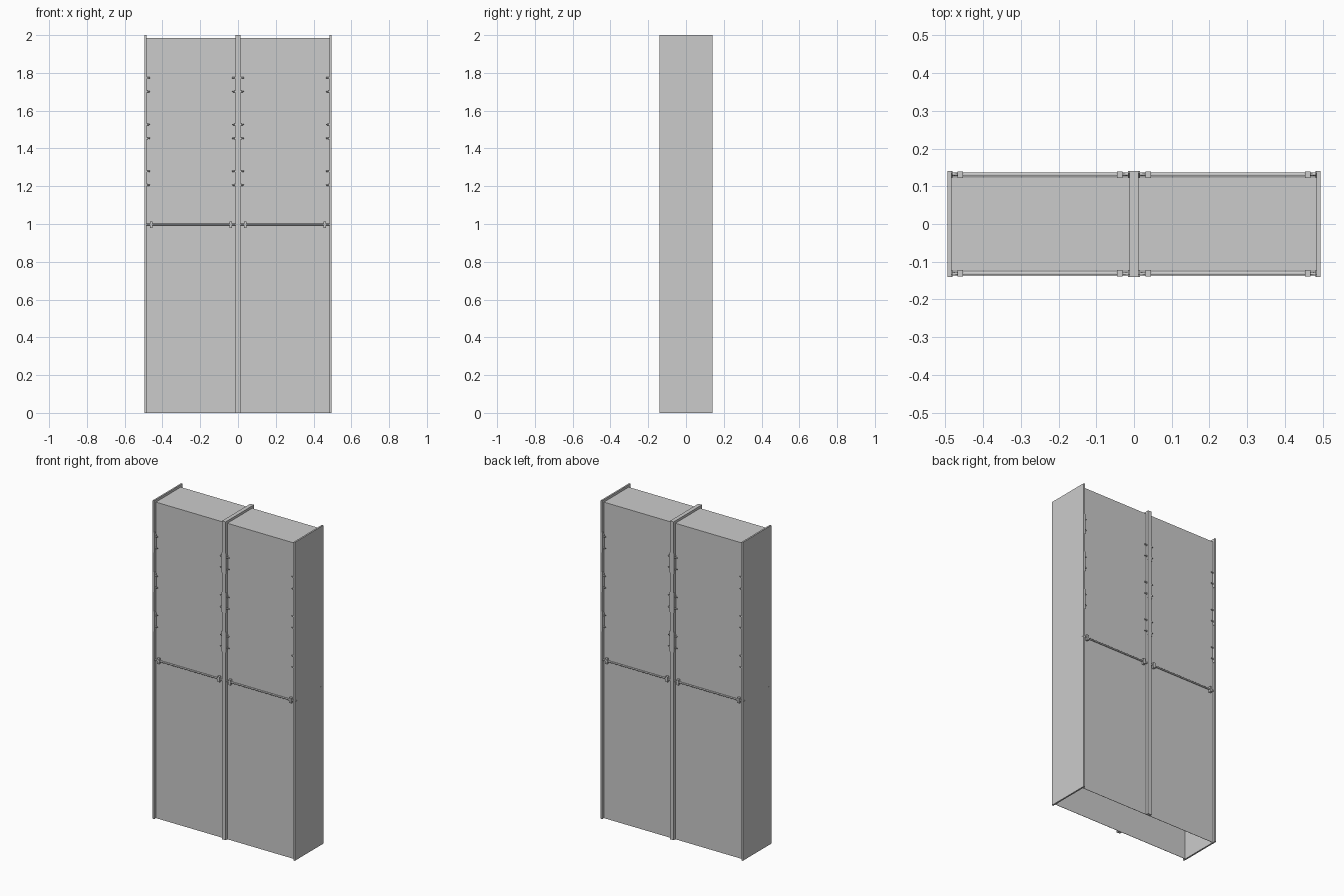
import bpy, bmesh, math
from mathutils import Matrix, Vector

if "Cube" in bpy.data.objects:
    bpy.data.objects.remove(bpy.data.objects["Cube"], do_unlink=True)

# Single grey finish
grey = bpy.data.materials.new("grey_paint")
grey.use_nodes = True
grey.diffuse_color = (0.6, 0.6, 0.6, 1)
grey.node_tree.nodes["Principled BSDF"].inputs["Base Color"].default_value = (0.6, 0.6, 0.6, 1)

W, D, H = 0.494, 0.141, 2.0       # half width, half depth, height
INNER = 0.484                     # inner face of the side panels
SKIN = 0.1235                     # outer face of the front and back skins
POST = 0.0125                     # half width of the centre post
TOP = 1.985


def finish(bm, name):
    bmesh.ops.recalc_face_normals(bm, faces=bm.faces)
    mesh = bpy.data.meshes.new(name)
    bm.to_mesh(mesh)
    bm.free()
    mesh.materials.append(grey)
    obj = bpy.data.objects.new(name, mesh)
    bpy.context.collection.objects.link(obj)
    return obj


def box(name, x, y, z):
    """Box from (low, high) ranges on each axis."""
    bm = bmesh.new()
    size = Matrix.Diagonal((x[1] - x[0], y[1] - y[0], z[1] - z[0], 1))
    mid = Matrix.Translation([sum(r) / 2 for r in (x, y, z)])
    bmesh.ops.create_cube(bm, size=1, matrix=mid @ size)
    return finish(bm, name)


def pin(name, start, end, r1, r2, sides=12):
    """Round bar along x from start to end, optionally tapered."""
    a, b = Vector(start), Vector(end)
    bm = bmesh.new()
    turn = (b - a).to_track_quat('Z', 'Y').to_matrix().to_4x4()
    bmesh.ops.create_cone(bm, cap_ends=True, segments=sides, radius1=r1, radius2=r2,
                          depth=(b - a).length, matrix=Matrix.Translation((a + b) / 2) @ turn)
    obj = finish(bm, name)
    for p in obj.data.polygons:
        p.use_smooth = len(p.vertices) == 4
    return obj


def bracket(name, x, out, side, z):
    """Chamfered plate lying on an upright face that looks along out."""
    bm = bmesh.new()
    profile = [(D, -0.063), (D, 0.063), (0.134, 0.063), (SKIN, 0.048),
               (SKIN, -0.048), (0.134, -0.063)]
    face = bm.faces.new([bm.verts.new((x, side * y, z + dz)) for y, dz in profile])
    ext = bmesh.ops.extrude_face_region(bm, geom=[face])
    moved = [v for v in ext["geom"] if isinstance(v, bmesh.types.BMVert)]
    bmesh.ops.translate(bm, verts=moved, vec=(out * 0.003, 0, 0))
    return finish(bm, name)


# Side panels
for s, label in ((1, "left"), (-1, "right")):
    box(label + "_side_panel", sorted((s * INNER, s * W)), (-D, D), (0, H))

# Top, and centre rib across it
box("top_panel", (-INNER, INNER), (-SKIN, SKIN), (TOP - 0.002, TOP))
box("top_rib", (-POST, POST), (-D, D), (TOP, H))

for side, label in ((-1, "front"), (1, "back")):
    # Skin and centre post; the bottom stays open
    box(label + "_skin", (-INNER, INNER),
        sorted((side * SKIN, side * (SKIN - 0.002))), (0, TOP))
    box(label + "_centre_post", (-POST, POST),
        sorted((side * SKIN, side * D)), (0, TOP))

    for bay in (-1, 1):
        # Rail across the bay
        pin(label + "_rail", (bay * POST, side * 0.131, 0.997),
            (bay * INNER, side * 0.131, 0.997), 0.005, 0.005)
        # Stud through the side panel
        pin(label + "_stud", (bay * (W - 0.001), side * 0.122, 0.995),
            (bay * (W + 0.0005), side * 0.122, 0.995), 0.007, 0.007, 8)

        for x, out in ((bay * POST, bay), (bay * INNER, -bay)):
            # Rail clip
            cx = x + out * (0.025 if abs(x) < 0.1 else 0.024)
            box(label + "_rail_clip", (cx - 0.007, cx + 0.007),
                sorted((side * SKIN, side * 0.139)), (0.98, 1.014))
            # Brackets, each with two tapered pins
            for z in (1.2425, 1.49, 1.7375):
                bracket(label + "_bracket", x, out, side, z)
                for dz in (-0.0365, 0.0365):
                    pin(label + "_bracket_pin", (x, side * 0.132, z + dz),
                        (x + out * 0.018, side * 0.132, z + dz), 0.0055, 0.003, 8)
